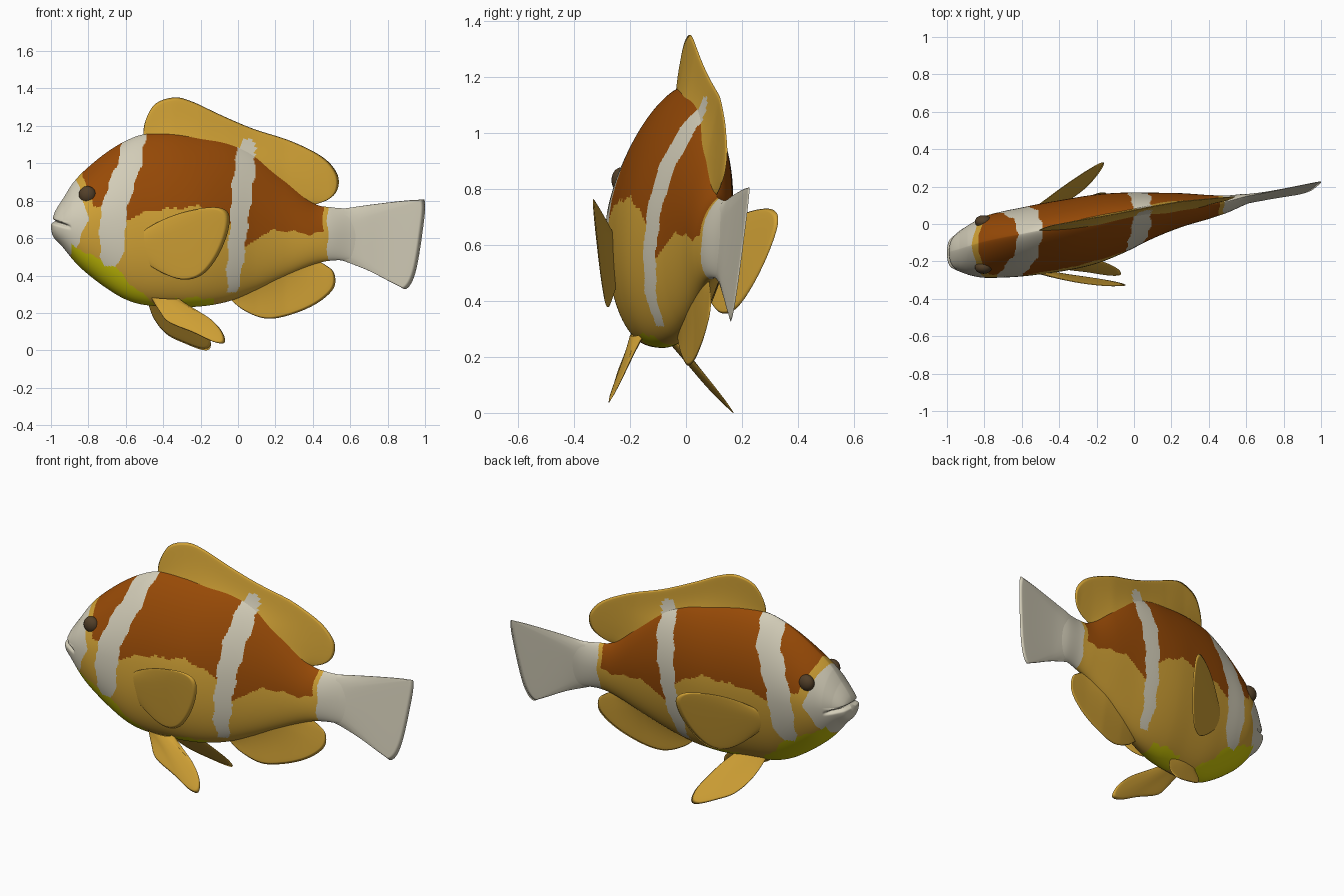
import bpy, bmesh, math
from mathutils import Vector

if "Cube" in bpy.data.objects:
    bpy.data.objects.remove(bpy.data.objects["Cube"])


def material(name, *rgb):
    m = bpy.data.materials.new(name)
    m.use_nodes = True
    m.diffuse_color = (*rgb, 1)
    bsdf = m.node_tree.nodes["Principled BSDF"]
    bsdf.inputs["Base Color"].default_value = (*rgb, 1)
    bsdf.inputs["Roughness"].default_value = 0.6
    return m


ochre = material("ochre", 0.64, 0.36, 0.036)
orange = material("burnt orange", 0.31, 0.068, 0.002)
white = material("cream white", 0.65, 0.61, 0.48)
olive = material("olive yellow", 0.58, 0.54, 0.002)
dark = material("dark brown", 0.085, 0.05, 0.022)
OCHRE, ORANGE, WHITE, OLIVE = range(4)


def smooth_path(points, count):
    """Sample a Catmull-Rom curve through points of any dimension."""
    result, last = [], len(points) - 1
    for k in range(count + 1):
        f = k / count * last
        i = min(int(f), last - 1)
        t = f - i
        quad = [points[max(0, min(last, i + d))] for d in (-1, 0, 1, 2)]
        result.append([b + t / 2 * (c - a + t * (2 * a - 5 * b + 4 * c - d
                       + t * (3 * (b - c) + d - a))) for a, b, c, d in zip(*quad)])
    return result


def lookup(table, v):
    """Piecewise linear value from (key, value) pairs."""
    for (a, p), (b, q) in zip(table, table[1:]):
        if v <= b:
            return p + (q - p) * max(0, (v - a) / (b - a))
    return table[-1][1]


def finish(name, bm, mats, weld=1e-5):
    bmesh.ops.remove_doubles(bm, verts=bm.verts, dist=weld)
    bmesh.ops.recalc_face_normals(bm, faces=bm.faces)
    for f in bm.faces:
        f.smooth = True
    mesh = bpy.data.meshes.new(name)
    bm.to_mesh(mesh)
    bm.free()
    for m in mats:
        mesh.materials.append(m)
    obj = bpy.data.objects.new(name, mesh)
    bpy.context.collection.objects.link(obj)
    return obj


def skin(bm, rows, closed):
    """Join rows of points with quads."""
    grid = [[bm.verts.new(p) for p in row] for row in rows]
    n = len(grid[0])
    for r, s in zip(grid, grid[1:]):
        for j in range(n if closed else n - 1):
            k = (j + 1) % n
            bm.faces.new((r[j], r[k], s[k], s[j]))
    return grid


# Body stations: x, top z, bottom z, centre y, half width
stations = [
    (-1, .69, .65, -.155, .02), (-.986, .74, .605, -.155, .07), (-.94, .815, .555, -.15, .105),
    (-.87, .91, .47, -.14, .138), (-.8, .98, .405, -.127, .162), (-.7, 1.06, .33, -.113, .174),
    (-.6, 1.12, .272, -.1, .18), (-.5, 1.155, .243, -.084, .184), (-.35, 1.163, .234, -.06, .186),
    (-.2, 1.145, .235, -.03, .18), (-.05, 1.115, .262, .005, .155), (.1, 1.05, .32, .042, .118),
    (.25, .93, .39, .073, .088), (.4, .79, .457, .094, .062), (.5, .765, .48, .11, .044),
    (.6, .757, .478, .137, .025), (.69, .75, .46, .152, .004)]
axis = [(s[0], s[3]) for s in stations] + [(1, .213)]


def place(x, z, off=0):
    """Put a profile point on the curved, slightly leaning midplane."""
    return Vector((x, lookup(axis, x) + .1 * (z - .65) + off, z))


def body_point(station, a):
    x, top, bottom, cy, w = station
    z = (top + bottom) / 2 + (top - bottom) / 2 * math.sin(a)
    # The back narrows to a ridge, the belly stays round
    across = math.cos(a)
    if a < math.pi:
        across = math.copysign(abs(across) ** 1.45, across)
    # Mouth crease between the lips
    k = max(0, min(1, (-.89 - x) / .05))
    crease = k * math.exp(-((z - .69 + .3 * (x + 1)) / .009) ** 2)
    lip = .007 * k * (z > .69)
    return (x + .02 * crease + lip, cy + .1 * (z - .65) + w * across * (1 - .12 * crease), z)


# Marking outlines, each a table of height or position against value
head_edge = [(.5, -.9), (.58, -.85), (.7, -.8), (.8, -.825), (.93, -.875)]
band_one = [(.45, -.68), (.6, -.672), (.7, -.67), (.8, -.65), (.9, -.618), (1, -.58), (1.15, -.55)]
band_one_half = [(.45, .03), (.5, .058), (.6, .068), (.9, .07), (1.15, .058)]
band_two = [(.31, -.032), (.5, -.012), (.7, .008), (.9, .028), (1.12, .05)]
band_two_half = [(.31, .026), (.45, .042), (.7, .049), (.9, .058), (1.08, .048), (1.13, .025)]
orange_floor = [(-.82, .77), (-.7, .76), (-.6, .7), (-.45, .75), (-.2, .77), (-.05, .69),
                (.04, .55), (.1, .6), (.2, .645), (.4, .62), (.5, .64)]
chin_line = [(-.9, .57), (-.75, .49), (-.65, .44), (-.58, .36), (-.45, .25)]


def in_bands(x, z):
    wob = .005 * math.sin(41 * z + 3 * x) + .002 * math.sin(97 * z)
    return (z > .45 and abs(x - wob - lookup(band_one, z)) < lookup(band_one_half, z)
            or z > .31 and abs(x - wob - lookup(band_two, z)) < lookup(band_two_half, z))


def marking(x, z):
    wob = .005 * math.sin(41 * z + 3 * x)
    wave = .006 * math.sin(47 * x) + .003 * math.sin(110 * x)
    if x > .48 + wob or in_bands(x, z):
        return WHITE
    if -.89 < x < -.45 and z < lookup(chin_line, x) + wave:
        return OLIVE
    if x < lookup(head_edge, z) + wob:
        return WHITE
    if -.34 < x < -.13 and z < .28 + wave:
        return OLIVE
    if x < .455 + wob and x > lookup(head_edge, z) + .045 and z > lookup(orange_floor, x) + wave:
        return ORANGE
    return OCHRE


# Body
bm = bmesh.new()
SIDES = 256
rows = [[body_point(s, math.tau * j / SIDES) for j in range(SIDES)]
        for s in smooth_path(stations, 400)]
grid = skin(bm, rows, True)
bm.faces.new(grid[0])
bm.faces.new(grid[-1])
for face in bm.faces:
    c = face.calc_center_median()
    face.material_index = marking(c.x, c.z)
finish("body", bm, [ochre, orange, white, olive])


def fin(name, base, edge, position, thick, mat, flare=0.7):
    """Thin blade lofted from a base line to an outer edge, both x and z pairs."""
    nu, nv = 80, 16
    inner, outer = smooth_path(base, nu), smooth_path(edge, nu)
    bm = bmesh.new()
    for side in (-1, 1):
        rows = []
        for j in range(nv + 1):
            v = j / nv
            row = []
            for i, (p, q) in enumerate(zip(inner, outer)):
                x, z = Vector(p).lerp(Vector(q), v)
                shape = (1 - flare) * math.sqrt(1 - v) + flare * (1 - v) ** 3
                ends = math.sqrt(max(0, math.sin(math.pi * i / nu)))
                row.append(position(x, z, side * thick * shape * ends))
            rows.append(row)
        skin(bm, rows, False)
    return finish(name, bm, [mat], 1e-4)


# Fins on the midplane; the rear band runs up onto the dorsal fin
dorsal = fin("dorsal_fin",
    [(-.505, 1.11), (-.3, 1.1), (-.1, 1.06), (.1, .98), (.25, .86), (.38, .77)],
    [(-.505, 1.11), (-.5, 1.21), (-.445, 1.315), (-.34, 1.352), (-.24, 1.328), (-.1, 1.262),
     (.08, 1.185), (.28, 1.12), (.45, 1.035), (.53, .945), (.532, .86), (.48, .805), (.38, .77)],
    place, .042, ochre)
dorsal.data.materials.append(white)
for poly in dorsal.data.polygons:
    poly.material_index = int(poly.center.z < 1.13 and in_bands(poly.center.x, poly.center.z))
fin("anal_fin",
    [(-.06, .29), (.1, .36), (.25, .43), (.4, .49)],
    [(-.06, .29), (.03, .215), (.15, .17), (.28, .19), (.42, .25), (.51, .33),
     (.515, .41), (.47, .455), (.4, .49)],
    place, .03, ochre)
fin("tail_fin",
    [(.56, .757), (.57, .67), (.57, .57), (.56, .48)],
    [(.56, .757), (.75, .784), (.96, .805), (1, .785), (.985, .62), (.95, .42),
     (.905, .332), (.85, .348), (.7, .425), (.56, .48)],
    place, .025, white)

# Paired pectoral fins, the left one spread wider
pectoral_base = [(-.53, .625), (-.54, .56), (-.53, .49)]
pectoral_edge = [(-.53, .625), (-.41, .695), (-.27, .745), (-.12, .765), (-.05, .73), (-.055, .63),
                 (-.11, .5), (-.19, .405), (-.29, .378), (-.4, .412), (-.53, .49)]


def right_pectoral(x, z, off):
    bow = 1 - ((x + .05) / .48) ** 2
    return (x, -.245 - .067 * bow - .1 * (z - .55) + off, z)


def left_pectoral(x, z, off):
    s = x + .53
    return (-.53 + .76 * s - off * .5, .07 + .46 * s + .26 * (z - .58) + off, z - .09 * s)


fin("right_pectoral_fin", pectoral_base, pectoral_edge, right_pectoral, .014, ochre, .3)
fin("left_pectoral_fin", pectoral_base, pectoral_edge, left_pectoral, .014, ochre, .3)

# Paired pelvic fins
fin("right_pelvic_fin", [(-.47, .29), (-.4, .29), (-.32, .28)],
    [(-.47, .29), (-.42, .21), (-.37, .15), (-.24, .095), (-.13, .045), (-.072, .042),
     (-.085, .1), (-.15, .17), (-.24, .22), (-.32, .28)],
    lambda x, z, off: (x, -.175 - .55 * (.25 - z) + .1 * (x + .25) + off, z + off * .4),
    .032, ochre, .45)
fin("left_pelvic_fin", [(-.49, .28), (-.4, .29), (-.32, .28)],
    [(-.49, .28), (-.45, .17), (-.38, .085), (-.28, .035), (-.19, .002), (-.15, .01),
     (-.15, .06), (-.19, .13), (-.25, .21), (-.32, .28)],
    lambda x, z, off: (x, -.025 + .74 * (.25 - z) + .12 * (x + .25) + off, z - off * .4),
    .032, ochre, .45)

# Eyes
for name, side in (("right_eye", -1), ("left_eye", 1)):
    bpy.ops.mesh.primitive_uv_sphere_add(segments=32, ring_count=16, radius=.046,
                                         location=place(-.805, .832, side * .122))
    eye = bpy.context.object
    eye.name = name
    eye.scale.y = .75
    eye.data.materials.append(dark)
    bpy.ops.object.shade_smooth()
